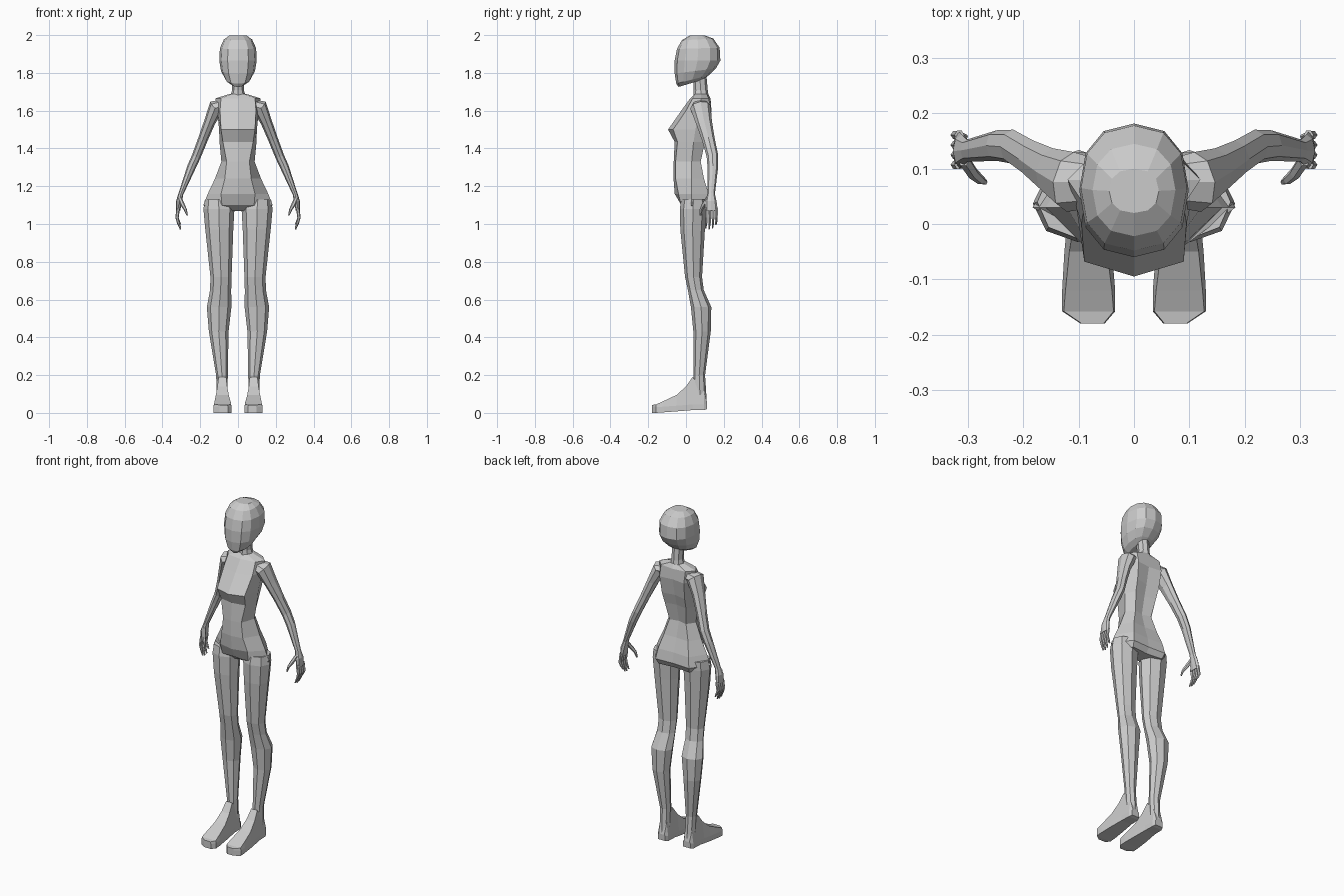
import bpy, bmesh
from math import sin, cos, pi, copysign
from mathutils import Vector


def skin(name, rings, mirror=False):
    """Bridge equal-sized point rings into a closed flat-shaded solid."""
    bm = bmesh.new()
    loops = [[bm.verts.new(p) for p in r] for r in rings]
    n = len(loops[0])
    for a, b in zip(loops, loops[1:]):
        for i in range(n):
            j = (i + 1) % n
            bm.faces.new((a[i], a[j], b[j], b[i]))
    bm.faces.new(loops[0])
    bm.faces.new(loops[-1])
    bmesh.ops.recalc_face_normals(bm, faces=bm.faces)
    me = bpy.data.meshes.new(name)
    bm.to_mesh(me)
    bm.free()
    ob = bpy.data.objects.new(name, me)
    bpy.context.collection.objects.link(ob)
    if mirror:
        ob.modifiers.new("mirror", 'MIRROR')
    return ob


def tube(name, path, n=8, level=False, mirror=True):
    """Path of (x, y, z, side radius, depth radius)."""
    pts = [Vector(p[:3]) for p in path]
    rings = []
    for i, p in enumerate(path):
        t = pts[min(i + 1, len(pts) - 1)] - pts[max(i - 1, 0)]
        t = Vector((0, 0, -1)) if level else t.normalized()
        v = Vector((0, 1, 0))
        v = (v - t * v.dot(t)).normalized()
        u = t.cross(v)
        rings.append([pts[i] + u * (p[3] * cos(2 * pi * k / n)) +
                      v * (p[4] * sin(2 * pi * k / n)) for k in range(n)])
    return skin(name, rings, mirror)


def soft(c, e=0.85):
    return copysign(abs(c) ** e, c)


# Head: z, half width, front y, back y, slope
head = [(1.998, .045, .02, .10, 0), (1.977, .075, -.022, .145, .05),
        (1.93, .096, -.048, .178, .03), (1.865, .099, -.06, .182, 0),
        (1.81, .09, -.06, .158, .12), (1.765, .066, -.052, .12, .25),
        (1.745, .035, -.04, .09, .3)]
rings = []
for z, w, f, b, s in head:
    ring = []
    for k in range(12):
        a = 2 * pi * k / 12
        dy = soft(sin(a)) * (b - f) / 2
        ring.append((soft(cos(a)) * w, (f + b) / 2 + dy, z + s * dy))
    rings.append(ring)
skin("head", rings)

# Neck
tube("neck", [(0, .072, 1.79, .034, .036), (0, .078, 1.71, .031, .037),
              (0, .08, 1.66, .045, .042)], level=True, mirror=False)

# Torso: z, front y, front corner xy, side xy, back corner xy, back y
torso = [(1.688, .045, .03, .05, .045, .08, .03, .11, .118),
         (1.665, .022, .09, .035, .12, .08, .08, .12, .13),
         (1.60, -.025, .095, .0, .11, .07, .08, .135, .125),
         (1.50, -.095, .09, -.068, .10, .05, .075, .12, .105),
         (1.435, -.06, .08, -.045, .098, .04, .07, .10, .088),
         (1.33, -.065, .06, -.055, .088, .03, .055, .078, .066),
         (1.24, -.066, .07, -.055, .122, .03, .08, .095, .09),
         (1.16, -.06, .09, -.04, .16, .03, .10, .12, .115),
         (1.10, -.025, .085, -.025, .184, .03, .11, .13, .125),
         (1.068, .02, .05, .01, .15, .04, .10, .115, .105)]
rings = []
for z, f, cx, cy, sx, sy, bx, by, b in torso:
    half = [(cx, cy), (sx, sy), (bx, by)]
    rings.append([(0, f, z)] + [(x, y, z) for x, y in half] + [(0, b, z)] +
                 [(-x, y, z) for x, y in reversed(half)])
skin("torso", rings)

# Legs
tube("leg", [(.105, .04, 1.13, .07, .065), (.101, .037, 1.08, .082, .07),
             (.099, .035, .97, .074, .065), (.09, .04, .72, .056, .045),
             (.092, .052, .65, .056, .042), (.10, .08, .56, .065, .054),
             (.102, .085, .43, .052, .046), (.085, .07, .20, .031, .031),
             (.083, .075, .06, .027, .035)], level=True)

# Feet: y, centre x, half width, bottom, top, top half width
foot = [(.112, .083, .024, .02, .055, .018), (.095, .083, .032, .015, .12, .022),
        (.035, .083, .034, .015, .19, .020), (.0, .083, .038, .012, .14, .026),
        (-.05, .083, .043, .008, .095, .034), (-.12, .082, .048, .003, .062, .042),
        (-.158, .082, .048, .0, .045, .045), (-.18, .075, .022, .0, .042, .02)]
skin("foot", [[(x - w, y, b), (x + w, y, b), (x + w, y, b + .03),
               (x + tw, y, t), (x - tw, y, t), (x - w, y, b + .03)]
              for y, x, w, b, t, tw in foot], True)

# Arms with palm
tube("arm", [(.075, .075, 1.625, .035, .045), (.115, .076, 1.62, .042, .055),
             (.15, .095, 1.54, .03, .043), (.185, .118, 1.45, .026, .034),
             (.22, .14, 1.36, .024, .031), (.247, .142, 1.30, .023, .028),
             (.302, .133, 1.16, .013, .02), (.312, .132, 1.12, .016, .03),
             (.317, .134, 1.07, .011, .034)])

# Fingers and thumb
for i, drop in enumerate((.005, 0, .005, .025)):
    y = .107 + .018 * i
    tube("finger", [(.316, y, 1.085, .009, .009), (.323, y, 1.035, .009, .008),
                    (.316, y, 1.005 + drop / 2, .007, .007),
                    (.304, y - .003, .972 + drop, .004, .004)], n=6)
tube("thumb", [(.307, .115, 1.135, .011, .012), (.292, .092, 1.10, .011, .011),
               (.278, .08, 1.075, .008, .009), (.269, .076, 1.045, .004, .005)], n=6)
